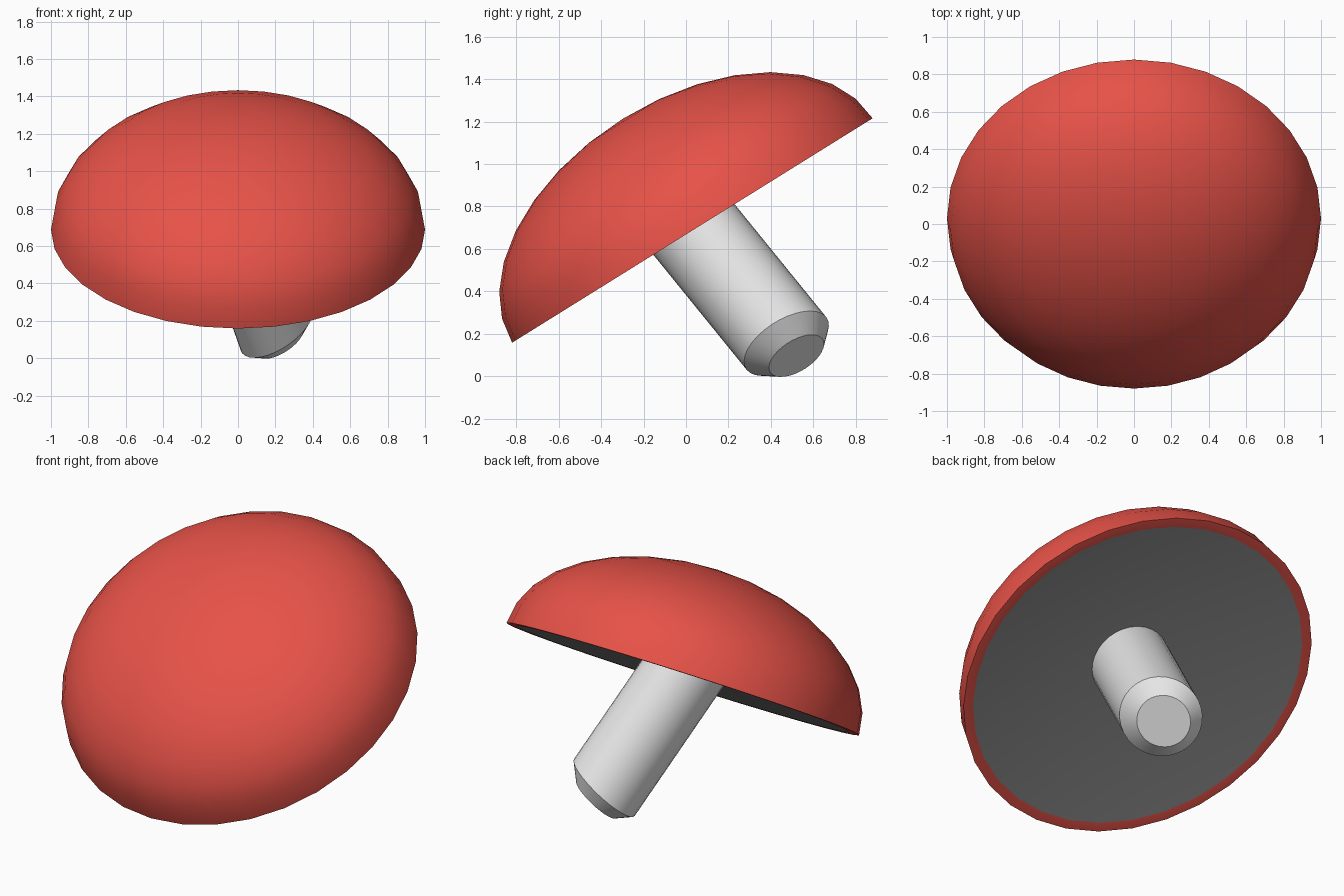
import bpy, bmesh, math
from mathutils import Vector, Matrix

if "Cube" in bpy.data.objects:
    bpy.data.objects.remove(bpy.data.objects["Cube"])

SEG = 32


def material(name, rgb):
    m = bpy.data.materials.new(name)
    m.diffuse_color = (*rgb, 1)
    m.use_nodes = True
    m.node_tree.nodes["Principled BSDF"].inputs["Base Color"].default_value = m.diffuse_color
    return m


red = material("cap red", (0.80, 0.085, 0.065))
dark = material("underside grey", (0.25, 0.25, 0.25))
pale = material("stem light grey", (0.79, 0.79, 0.79))


def lathe(name, profile, mats, matrix, mat_rule=lambda i: 0):
    """Spin an (r, z) profile about z; r = 0 points become poles."""
    bm = bmesh.new()
    rings = []
    for r, z in profile:
        if r == 0:
            rings.append([bm.verts.new((0, 0, z))] * SEG)
        else:
            rings.append([bm.verts.new((r * math.cos(a), r * math.sin(a), z))
                          for a in (2 * math.pi * k / SEG for k in range(SEG))])
    for i, (a, b) in enumerate(zip(rings, rings[1:])):
        for k in range(SEG):
            j = (k + 1) % SEG
            corners = list(dict.fromkeys((a[k], a[j], b[j], b[k])))
            bm.faces.new(corners).material_index = mat_rule(i)
    bm.transform(matrix)
    bmesh.ops.recalc_face_normals(bm, faces=bm.faces)
    me = bpy.data.meshes.new(name)
    bm.to_mesh(me)
    bm.free()
    for m in mats:
        me.materials.append(m)
    ob = bpy.data.objects.new(name, me)
    bpy.context.collection.objects.link(ob)
    bpy.context.view_layer.objects.active = ob
    ob.select_set(True)
    bpy.ops.object.shade_smooth_by_angle(angle=math.radians(25))
    ob.select_set(False)
    return ob


# Cap: squashed half dome, flat red rim, shallow conical grey underside
N = 8
dome = [(math.sin(t), 0.62 * math.cos(t))
        for t in (math.pi / 2 * i / N for i in range(1, N + 1))]
dome[-1] = (1.0, 0.0)
profile = [(0, 0.62)] + dome + [(0.945, 0), (0, 0.2)]
cap_matrix = Matrix.Translation((0, 0.03, 0.687)) @ Matrix.Rotation(math.radians(31.9), 4, 'X')
lathe("cap", profile, [red, dark], cap_matrix, lambda i: 1 if i == N + 1 else 0)

# Stem: slanted (sheared) cylinder; its end face is tilted against its axis
axis = Vector((0.187, 0.43, -0.53)).normalized()
face = Vector((0.5, 0.46, -0.735)).normalized()
foot = Vector((0.207, 0.473, 0.155))
u = face.orthogonal().normalized()
v = face.cross(u)
w = axis / axis.dot(face)
stem_matrix = Matrix((u, v, w)).transposed().to_4x4()
stem_matrix.translation = foot
lathe("stem", [(0, 0.075), (0.146, 0.075), (0.225, 0), (0.225, -0.9), (0, -0.9)],
      [pale], stem_matrix)
